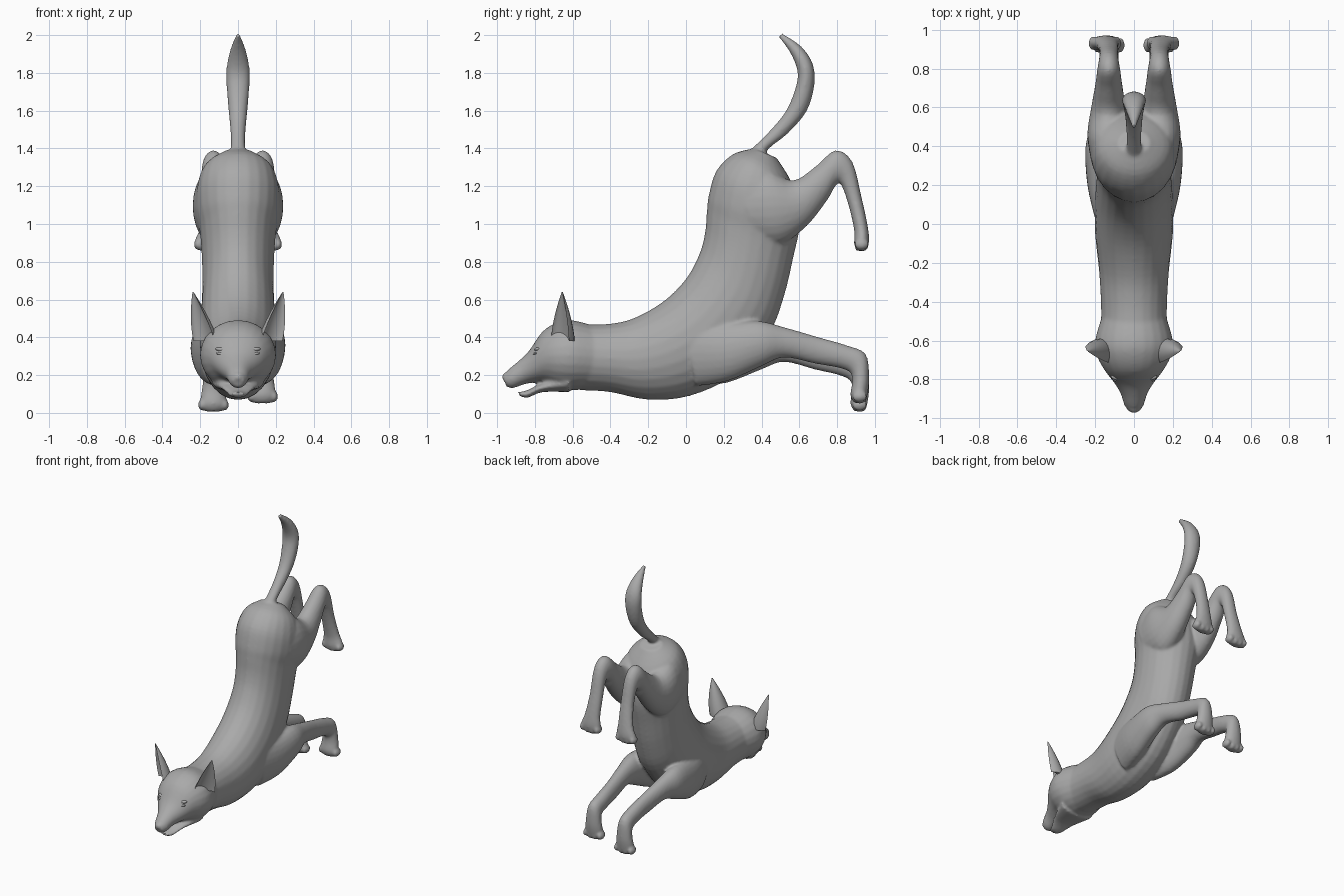
import bpy
import bmesh
from math import sin, cos, pi, radians
from mathutils import Vector, Matrix

cube = bpy.data.objects.get("Cube")
if cube:
    bpy.data.objects.remove(cube)

CM = 0.01          # section tables are written in hundredths of a unit
RING = 24          # points around each cross-section
STEPS = 4          # interpolated rings between two sections

fur = bpy.data.materials.new("grey fur")
fur.use_nodes = True
grey = (0.4, 0.4, 0.4, 1)
fur.diffuse_color = grey
fur.node_tree.nodes["Principled BSDF"].inputs["Base Color"].default_value = grey


def finish(bm, name):
    """Turn a bmesh into a smooth shaded, coloured object."""
    bmesh.ops.recalc_face_normals(bm, faces=bm.faces)
    for face in bm.faces:
        face.smooth = True
    mesh = bpy.data.meshes.new(name)
    bm.to_mesh(mesh)
    bm.free()
    mesh.materials.append(fur)
    obj = bpy.data.objects.new(name, mesh)
    bpy.context.collection.objects.link(obj)
    return obj


def bridge(bm, rings):
    """Skin a row of closed rings and cap both ends."""
    loops = [[bm.verts.new(p) for p in ring] for ring in rings]
    for a, b in zip(loops, loops[1:]):
        for i in range(len(a)):
            j = (i + 1) % len(a)
            bm.faces.new((a[i], a[j], b[j], b[i]))
    bm.faces.new(loops[0])
    bm.faces.new(loops[-1])


def spline(rows):
    """Catmull-Rom interpolation through the section rows."""
    rows = [Vector(r) for r in rows]
    padded = [rows[0]] + rows + [rows[-1]]
    for p, q, r, s in zip(padded, padded[1:], padded[2:], padded[3:]):
        for k in range(STEPS):
            t = k / STEPS
            yield (q * 2 + (r - p) * t + (p * 2 - q * 5 + r * 4 - s) * t * t
                   + (q * 3 - p - r * 3 + s) * t ** 3) / 2
    yield rows[-1]


def loft(bm, sections, side=1, lift=0):
    """Elliptical tube; section = top y, top z, bottom y, bottom z, width, x."""
    rows = [tuple(s) if len(s) == 6 else tuple(s) + (0,) for s in sections]
    rings = []
    for row in spline(rows):
        ty, tz, by, bz, width, x = (v * CM for v in row)
        raised = lift * max(0, ty)
        top = Vector((side * x, ty, tz + raised))
        bottom = Vector((side * x, by, bz + raised))
        centre, half = (top + bottom) / 2, (top - bottom) / 2
        rings.append([centre + half * sin(a) + Vector((width * cos(a), 0, 0))
                      for a in (2 * pi * i / RING for i in range(RING))])
    bridge(bm, rings)


def ball(bm, place, size, tilt=0):
    turn = Matrix.Rotation(tilt, 3, 'Y').to_quaternion()
    bmesh.ops.create_uvsphere(bm, u_segments=16, v_segments=10, radius=1,
                              matrix=Matrix.LocRotScale(Vector(place), turn, Vector(size)))


torso = [
    (-55, 47, -55, 12, 17), (-42, 47, -40, 11, 17), (-28, 50, -20, 7, 18),
    (-12, 59, 2, 9, 20), (0, 71, 25, 20, 20), (7, 84, 44, 42, 19),
    (10, 95, 52, 62, 19), (11, 106, 57, 83, 20), (12, 115, 60, 97, 22),
    (16, 128, 60, 108, 22), (25, 137, 56, 122, 18), (36, 140, 48, 135, 8)]

head = [
    (-48, 46, -50, 13, 17), (-60, 49, -60, 12, 20), (-68, 48, -68, 13, 19),
    (-76, 43, -75, 16, 15), (-83, 33, -81, 16, 10), (-88, 28, -86, 15, 7),
    (-94, 23, -92, 13, 5), (-97, 19, -95, 14, 3)]

lower_jaw = [
    (-62, 21, -62, 11, 14), (-76, 16, -76, 11, 9),
    (-84, 12, -84, 8, 5), (-89, 11, -88, 9, 3)]

tail = [
    (30, 135, 40, 130, 6), (35, 140, 43, 139, 4), (45, 150, 54, 148, 4),
    (53, 160, 64, 160, 5), (58, 172, 68, 174, 6), (59, 181, 67, 185, 6),
    (55, 191, 61, 194, 4), (49, 199, 51, 201, 1)]

front_leg = [
    (0, 50, 5, 14, 9, 11), (18, 47, 22, 16, 9, 15), (38, 47, 40, 23, 8, 17),
    (52, 43, 52, 27, 6, 16), (70, 37, 68, 23, 5, 14), (85, 32, 81, 20, 5, 13),
    (95, 27, 87, 17, 5, 13), (97, 15, 88, 12, 6, 13), (96, 5, 87, 5, 7, 13),
    (94, 1, 89, 1, 5, 13)]

hind_leg = [
    (28, 127, 36, 90, 11, 11), (42, 130, 50, 89, 12, 12), (56, 123, 64, 99, 9, 13),
    (68, 130, 75, 113, 7, 13), (79, 139, 79, 120, 6, 13), (88, 133, 82, 121, 5, 13),
    (93, 114, 86, 110, 5, 13), (96, 100, 89, 97, 6, 14), (97, 91, 89, 90, 8, 15),
    (95, 86, 90, 86, 6, 15)]

# Trunk, head, tail and limbs fused into one skin
bm = bmesh.new()
for part in (torso, head, lower_jaw, tail):
    loft(bm, part)
for side in (-1, 1):
    lift = 0.045 if side > 0 else 0
    loft(bm, front_leg, side, lift)
    loft(bm, hind_leg, side)
    # toes
    for n in range(4):
        spread = (n - 1.5) * 0.04
        drop = 0.008 * abs(n - 1.5)
        ball(bm, (side * 0.13 + spread, 0.92, 0.03 + drop + lift), (0.022, 0.04, 0.03))
        ball(bm, (side * 0.15 + spread, 0.93, 0.88 + drop), (0.024, 0.038, 0.03))
# nose pad
ball(bm, (0, -0.95, 0.19), (0.032, 0.024, 0.024))
body = finish(bm, "body")
fuse = body.modifiers.new("fuse", 'REMESH')
fuse.mode = 'VOXEL'
fuse.voxel_size = 0.01
fuse.use_smooth_shade = True
soften = body.modifiers.new("soften", 'SMOOTH')
soften.factor = 0.5
soften.iterations = 5


def ear(name, side):
    """Pointed ear with a hollow, crescent cross-section opening outward."""
    bm = bmesh.new()
    base = Vector((0.165, -0.65, 0.38))
    tip = Vector((0.238, -0.655, 0.64))
    turn = Matrix.Rotation(radians(40), 3, 'Z')
    arc = [pi * i / 10 for i in range(11)]
    rings = []
    for k in range(13):
        u = k / 12
        size = 0.07 * (1 - u ** 1.6) + 0.003
        outline = [(cos(a), sin(a)) for a in arc]
        outline += [(cos(a), 0.5 * sin(a)) for a in reversed(arc[1:-1])]
        ring = []
        for x, y in outline:
            p = base.lerp(tip, u) + turn @ Vector((x * size, y * size * 1.1 - size * 0.3, 0))
            ring.append((side * p.x, p.y, p.z))
        rings.append(ring)
    bridge(bm, rings)
    obj = finish(bm, name)
    bpy.context.view_layer.objects.active = obj
    obj.select_set(True)
    bpy.ops.object.shade_smooth_by_angle(angle=radians(50))
    obj.select_set(False)


# Ears and narrowed eyes
for side, label in ((1, "left"), (-1, "right")):
    ear(label + "_ear", side)
    bm = bmesh.new()
    ball(bm, (side * 0.085, -0.785, 0.335), (0.034, 0.018, 0.012), side * radians(-8))
    ball(bm, (side * 0.085, -0.795, 0.312), (0.03, 0.016, 0.009), side * radians(-8))
    finish(bm, label + "_eyelids")
